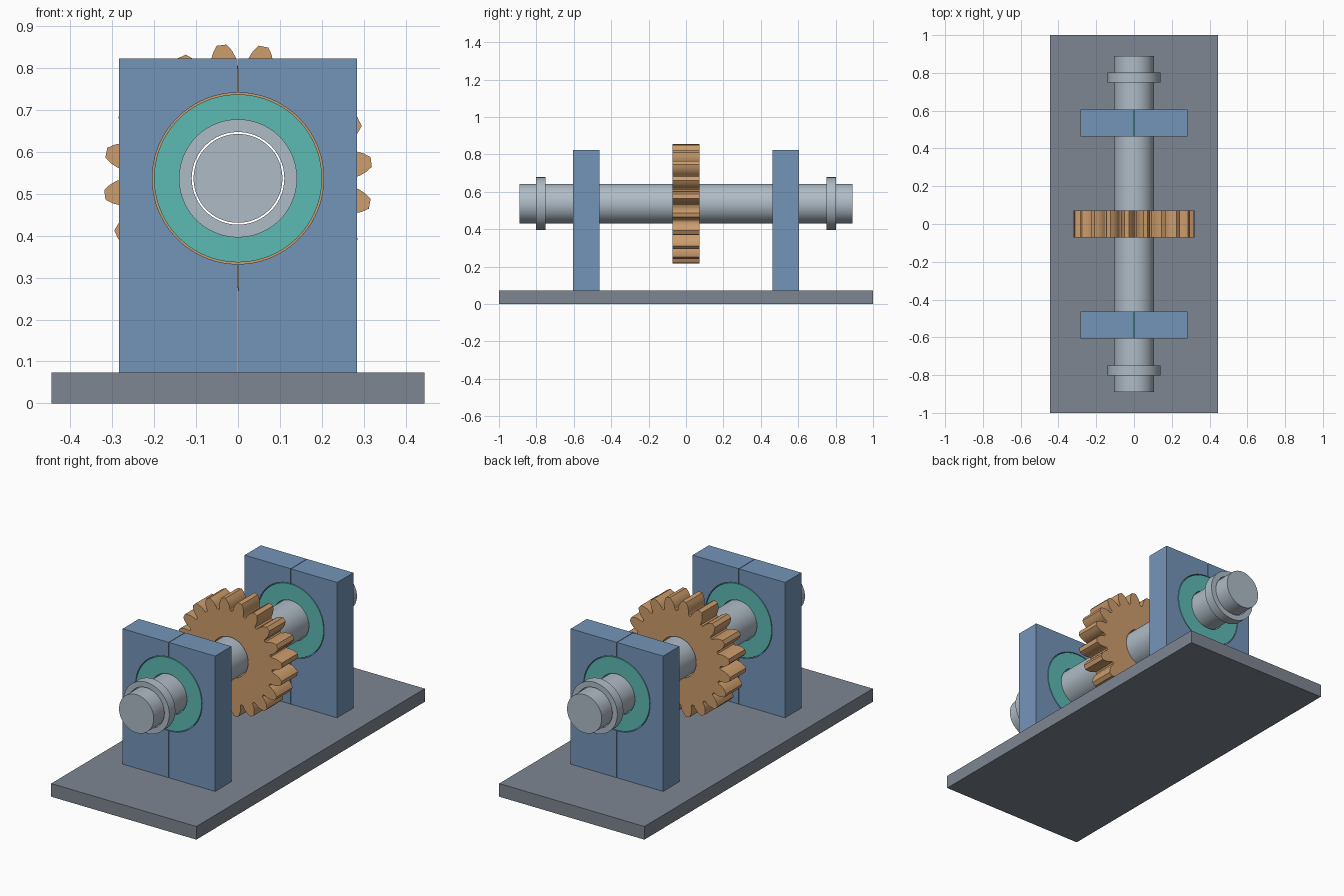
import bpy, bmesh, math
from math import sin, cos, radians, pi

if "Cube" in bpy.data.objects:
    bpy.data.objects.remove(bpy.data.objects["Cube"])

AXIS_Z = 0.537      # height of the shaft axis
BASE_TOP = 0.073
BORE = 0.1105


def material(name, rgb):
    m = bpy.data.materials.new(name)
    m.diffuse_color = (*rgb, 1)
    m.use_nodes = True
    m.node_tree.nodes["Principled BSDF"].inputs["Base Color"].default_value = m.diffuse_color
    return m


GREY = material("slate grey", (0.21, 0.24, 0.285))
BLUE = material("steel blue", (0.175, 0.30, 0.485))
TEAL = material("teal", (0.107, 0.49, 0.45))
STEEL = material("light steel", (0.43, 0.50, 0.565))
BRONZE = material("bronze", (0.61, 0.337, 0.15))


def finish(bm, name, mat, smooth=True):
    bmesh.ops.recalc_face_normals(bm, faces=bm.faces)
    me = bpy.data.meshes.new(name)
    bm.to_mesh(me)
    bm.free()
    me.materials.append(mat)
    ob = bpy.data.objects.new(name, me)
    bpy.context.collection.objects.link(ob)
    if smooth:
        bpy.ops.object.select_all(action='DESELECT')
        ob.select_set(True)
        bpy.context.view_layer.objects.active = ob
        bpy.ops.object.shade_smooth_by_angle(angle=radians(30))
    return ob


def polar(r, deg):
    """Point in the x-z plane around the shaft axis."""
    return r * cos(radians(deg)), AXIS_Z + r * sin(radians(deg))


def circle(r, n=96):
    return [polar(r, 360 * i / n) for i in range(n)]


def plate(name, outline, y0, y1, mat):
    """Extrude a closed x-z outline along y."""
    bm = bmesh.new()
    a, b = ([bm.verts.new((x, y, z)) for x, z in outline] for y in (y0, y1))
    bm.faces.new(a)
    bm.faces.new(b[::-1])
    for i in range(len(a)):
        j = (i + 1) % len(a)
        bm.faces.new((a[i], a[j], b[j], b[i]))
    return finish(bm, name, mat)


def ring(name, outer, inner, y0, y1, mat):
    """Extrude the area between two outlines of equal length along y."""
    bm = bmesh.new()
    loops = [[bm.verts.new((x, y, z)) for x, z in pts]
             for pts, y in ((outer, y0), (outer, y1), (inner, y1), (inner, y0))]
    n = len(outer)
    for k in range(4):
        a, b = loops[k], loops[(k + 1) % 4]
        for i in range(n):
            j = (i + 1) % n
            bm.faces.new((a[i], a[j], b[j], b[i]))
    return finish(bm, name, mat)


# Base plate
bm = bmesh.new()
bmesh.ops.create_cube(bm, size=1)
for v in bm.verts:
    v.co = (v.co.x * 0.89, v.co.y * 2.0, (v.co.z + 0.5) * BASE_TOP)
finish(bm, "base_plate", GREY, smooth=False)

# Shaft
plate("shaft", circle(0.106), -0.89, 0.89, STEEL)

# Split bearing blocks, bearings and shaft collars, at both ends
SEAT, GAP, HALF, TOP = 0.2045, 0.0014, 0.2835, 0.823
for end, s in (("front", -1), ("back", 1)):
    y0, y1 = sorted((s * 0.463, s * 0.605))
    for side, m in (("left", -1), ("right", 1)):
        lim = 90 - math.degrees(math.asin(GAP / SEAT))
        arc = [polar(SEAT, lim - 2 * lim * i / 48) for i in range(49)]
        outline = [(GAP, BASE_TOP), (HALF, BASE_TOP), (HALF, TOP), (GAP, TOP)] + arc
        plate(f"{end}_block_{side}", [(m * x, z) for x, z in outline], y0, y1, BLUE)
    ring(f"{end}_bearing", circle(0.2005), circle(BORE), y0, y1, TEAL)
    c0, c1 = sorted((s * 0.75, s * 0.803))
    ring(f"{end}_collar", circle(0.141), circle(BORE), c0, c1, STEEL)

# Spur gear: one flank as (radius, degrees from tooth centre), mirrored per tooth
TEETH, PHASE = 20, 7
flank = [(0.257, 8.0), (0.262, 7.1), (0.275, 6.7), (0.289, 5.9), (0.306, 4.2), (0.3205, 2.1)]
tooth = [(r, -a) for r, a in flank] + flank[::-1]
profile = [(r, PHASE + 360 / TEETH * t + a) for t in range(TEETH) for r, a in tooth]
ring("gear", [polar(r, a) for r, a in profile],
     [polar(0.112, a) for r, a in profile], -0.071, 0.071, BRONZE)
